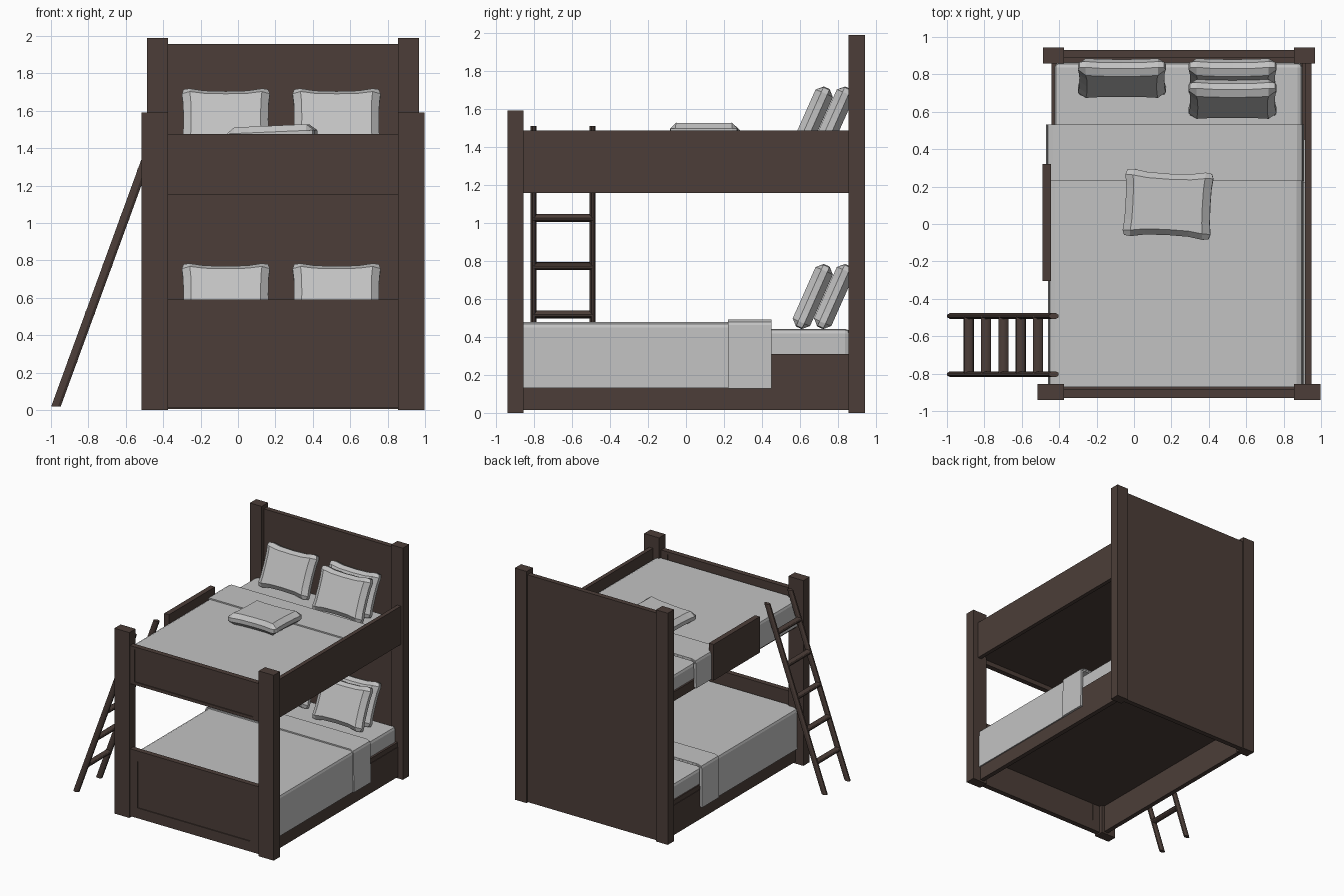
import bpy, bmesh, math
from mathutils import Matrix, Vector

if "Cube" in bpy.data.objects:
    bpy.data.objects.remove(bpy.data.objects["Cube"])


def material(name, rgb):
    m = bpy.data.materials.new(name)
    m.diffuse_color = (*rgb, 1)
    m.use_nodes = True
    m.node_tree.nodes["Principled BSDF"].inputs["Base Color"].default_value = m.diffuse_color
    return m


WOOD = material("dark_brown_wood", (0.072, 0.048, 0.040))
LINEN = material("light_grey_linen", (0.54, 0.54, 0.54))


def finish(name, bm, mat, smooth=False):
    bmesh.ops.recalc_face_normals(bm, faces=bm.faces)
    me = bpy.data.meshes.new(name)
    bm.to_mesh(me)
    bm.free()
    ob = bpy.data.objects.new(name, me)
    bpy.context.collection.objects.link(ob)
    me.materials.append(mat)
    if smooth:
        bpy.ops.object.select_all(action='DESELECT')
        ob.select_set(True)
        bpy.context.view_layer.objects.active = ob
        bpy.ops.object.shade_smooth_by_angle(angle=math.radians(32))
    return ob


def box(name, x, y, z, mat=WOOD, bevel=0, panel=None):
    """Box from (min, max) ranges; panel=((x range), (z range), depth) recesses front and back."""
    bm = bmesh.new()
    bmesh.ops.create_cube(bm, size=1)
    for v in bm.verts:
        for i, r in enumerate((x, y, z)):
            v.co[i] = r[0] if v.co[i] < 0 else r[1]
    if panel:
        (px, pz, depth) = panel
        bm.normal_update()
        faces = [f for f in bm.faces if abs(f.normal.y) > 0.9]
        bmesh.ops.inset_individual(bm, faces=faces, thickness=0.01, depth=0)
        mx, mz = sum(x) / 2, sum(z) / 2
        for f in faces:
            for v in f.verts:
                v.co.x = px[0] if v.co.x < mx else px[1]
                v.co.z = pz[0] if v.co.z < mz else pz[1]
        for f in faces:
            n = f.normal.copy()
            cap = bmesh.ops.extrude_discrete_faces(bm, faces=[f])["faces"][0]
            bmesh.ops.translate(bm, verts=cap.verts, vec=-n * depth)
    if bevel:
        bmesh.ops.bevel(bm, geom=list(bm.edges), offset=bevel, segments=2,
                        profile=0.5, affect='EDGES')
    return finish(name, bm, mat)


def blanket(name, xl, xr, y, top, low):
    """Cloth draped over the mattress: closed thin section swept along y."""
    def section(i):
        half = [(xl + i, low), (xl + 0.004 + i, top - 0.03), (xl + 0.011 + i, top - 0.012 - i / 2),
                (xl + 0.036 + i / 2, top - i)]
        return half + [(xl + xr - px, pz) for px, pz in reversed(half)]
    pts = section(0) + section(0.011)[::-1]
    bm = bmesh.new()
    a, b = [[bm.verts.new((px, yy, pz)) for px, pz in pts] for yy in y]
    n = len(pts)
    for i in range(n):
        k = (i + 1) % n
        bm.faces.new((a[i], a[k], b[k], b[i]))
    for i in range(n // 2 - 1):
        j = n - 1 - i
        for row in (a, b):
            bm.faces.new((row[i], row[i + 1], row[j - 1], row[j]))
    return finish(name, bm, LINEN)


def pillow(name, loc, rot):
    """Cushion with concave sides, blunt corners and a sloping border."""
    w, h, t = 0.236, 0.182, 0.05
    us = (-1, -0.82, -0.5, 0, 0.5, 0.82, 1)
    pinch = {0: 0.90, 0.5: 0.92, 0.82: 0.99, 1: 1.0}
    bm = bmesh.new()
    rims = []
    n = len(us)
    for s in (1, -1):
        g = []
        for v in us:
            row = []
            for u in us:
                z = 0.017 if max(abs(u), abs(v)) == 1 else t
                blunt = 0.96 if abs(u) == abs(v) == 1 else 1
                row.append(bm.verts.new((w * u * blunt * (0.6 + 0.4 * pinch[abs(v)]),
                                         h * v * blunt * pinch[abs(u)], s * z)))
            g.append(row)
        for i in range(n - 1):
            for j in range(n - 1):
                bm.faces.new((g[i][j], g[i][j + 1], g[i + 1][j + 1], g[i + 1][j]))
        rims.append(g[0] + [g[i][-1] for i in range(1, n)] + g[-1][-2::-1]
                    + [g[i][0] for i in range(n - 2, 0, -1)])
    a, b = rims
    for i in range(len(a)):
        k = (i + 1) % len(a)
        bm.faces.new((a[i], a[k], b[k], b[i]))
    ob = finish(name, bm, LINEN)
    ob.location = loc
    ob.rotation_euler = [math.radians(d) for d in rot]
    return ob


# Corner posts
for side, fx, bx in (("left", (-0.517, -0.375), (-0.487, -0.375)),
                     ("right", (0.855, 0.997), (0.855, 0.967))):
    box("front_post_" + side, fx, (-0.94, -0.855), (0, 1.592))
    box("back_post_" + side, bx, (0.857, 0.943), (0, 1.99))

# Headboard and the two panelled footboards
box("headboard", (-0.38, 0.86), (0.888, 0.931), (0.005, 1.957))
box("lower_footboard", (-0.376, 0.856), (-0.929, -0.884), (0.012, 0.59),
    panel=((-0.305, 0.765), (0.10, 0.50), 0.008))
box("upper_footboard", (-0.376, 0.856), (-0.929, -0.884), (1.15, 1.477),
    panel=((-0.335, 0.795), (1.175, 1.455), 0.008))

# Side rails
Y = (-0.858, 0.862)
box("upper_rail_right", (0.913, 0.948), Y, (1.158, 1.487))
box("upper_rail_left", (-0.44, -0.405), Y, (1.165, 1.245))
box("upper_guard_left", (-0.488, -0.443), (-0.305, 0.322), (1.175, 1.485))
for side, x in (("left", (-0.44, -0.40)), ("right", (0.882, 0.922))):
    box("lower_rail_" + side, x, Y, (0.015, 0.27))
    c = 0.004
    box("lower_rail_cap_" + side, (x[0] + c, x[1] - c), Y, (0.27, 0.31))

# Bedding for both levels
LIFT = 0.935
for lvl, dz, yend, xr, low in (("lower", 0, 0.45, 0.938, 0.13),
                               ("upper", LIFT, 0.53, 0.906, 1.185)):
    box(lvl + "_bed_base", (-0.41, 0.90), (-0.885, 0.888), (0.255 + dz, 0.285 + dz))
    box(lvl + "_mattress", (-0.425, 0.9), (-0.862, 0.863), (0.28 + dz, 0.443 + dz),
        LINEN, bevel=0.025)
    blanket(lvl + "_blanket", -0.459, xr, (-0.872, yend), 0.48 + dz, low)
    blanket(lvl + "_blanket_fold", -0.470, xr + (0.01 if dz == 0 else 0.002),
            (yend - (0.23 if dz == 0 else 0.30), yend + 0.001), 0.492 + dz, low - 0.002)
    pz = 0.613 + dz
    pillow(lvl + "_pillow_left", (-0.065, 0.780, pz), (66, 0, 0))
    pillow(lvl + "_pillow_right_back", (0.527, 0.780, pz), (66, 0, 0))
    pillow(lvl + "_pillow_right_front", (0.527, 0.668, pz), (66, 0, 0))
pillow("loose_pillow", (0.182, 0.105, 1.470), (0, -2.5, -3))

# Leaning ladder: two sheared stiles and five round rungs
SLOPE = 0.365


def ladder_x(z):
    return -0.973 + SLOPE * (z - 0.02)


for side, yc in (("front", -0.803), ("back", -0.492)):
    bm = bmesh.new()
    bmesh.ops.create_cone(bm, cap_ends=True, segments=8, radius1=0.5, radius2=0.5, depth=1,
                          matrix=Matrix.Rotation(math.pi / 8, 4, 'Z'))
    for v in bm.verts:
        z = 0.018 if v.co.z < 0 else 1.512
        v.co = Vector((ladder_x(z) + v.co.x * 0.055, yc + v.co.y * 0.034, z))
    finish("ladder_stile_" + side, bm, WOOD)

for i in range(5):
    z = 0.265 + i * 0.254
    bm = bmesh.new()
    bmesh.ops.create_cone(bm, cap_ends=True, segments=12, radius1=0.5, radius2=0.5, depth=0.31,
                          matrix=Matrix.Rotation(math.pi / 2, 4, 'X'))
    for v in bm.verts:
        v.co = Vector((ladder_x(z) + v.co.x * 0.054, -0.6475 + v.co.y, z + v.co.z * 0.042))
    finish("ladder_rung_%d" % (i + 1), bm, WOOD, smooth=True)
